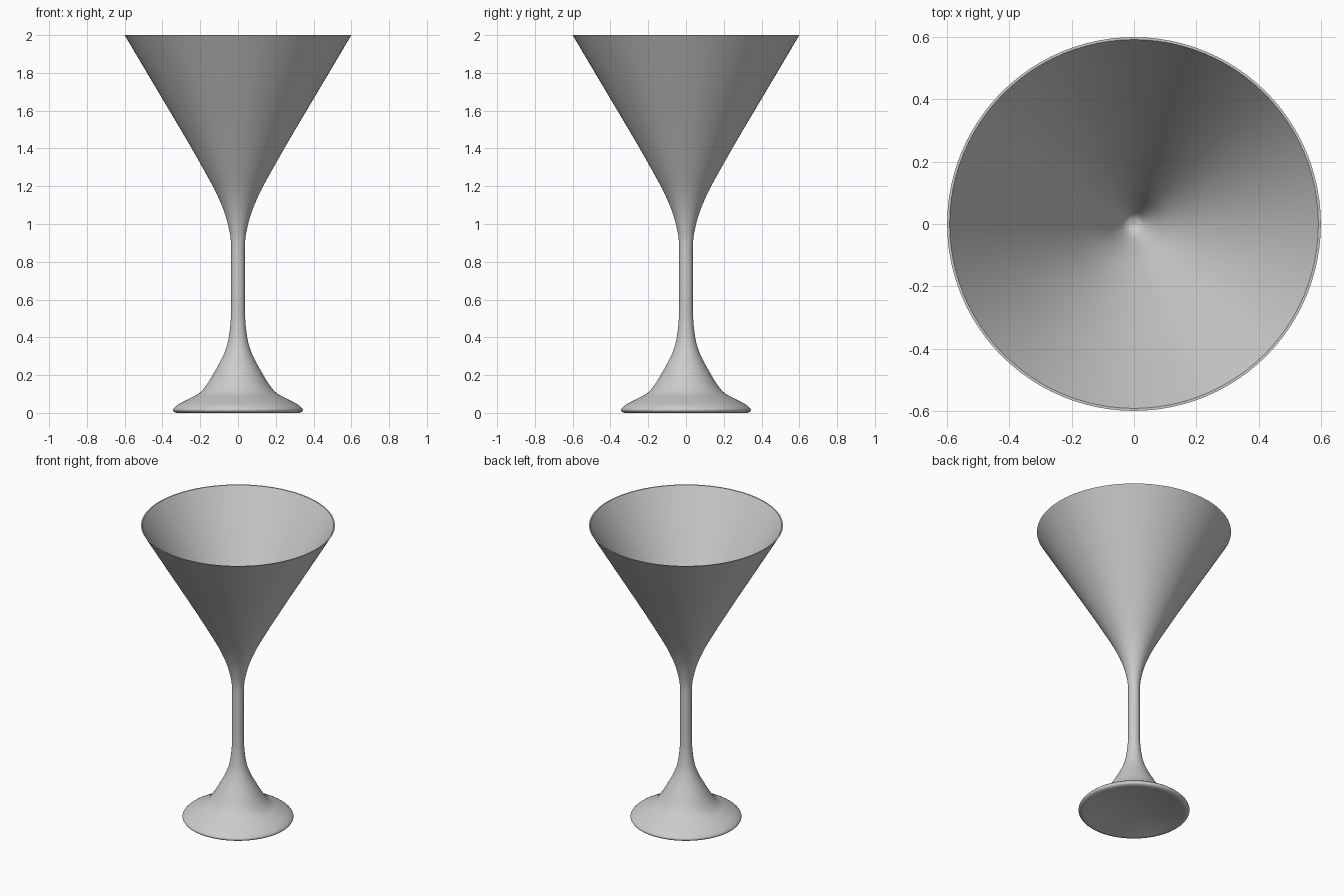
import bpy, bmesh, math
from mathutils import Vector

if "Cube" in bpy.data.objects:
    bpy.data.objects.remove(bpy.data.objects["Cube"])

SEGMENTS = 96


def smooth_curve(points, steps=5):
    """Catmull-Rom curve through (radius, height) points."""
    p = [Vector(q) for q in points]
    p = [2 * p[0] - p[1]] + p + [2 * p[-1] - p[-2]]
    out = []
    for a, b, c, d in zip(p, p[1:], p[2:], p[3:]):
        for i in range(steps):
            t = i / steps
            out.append(0.5 * (2 * b + (c - a) * t + (2 * a - 5 * b + 4 * c - d) * t * t
                              + (3 * b - a - 3 * c + d) * t ** 3))
    return out + [p[-2]]


def lathe(name, profile):
    """Spin a profile around z into a smooth shaded object."""
    bm = bmesh.new()
    verts = [bm.verts.new((max(q[0], 0), 0, q[1])) for q in profile]
    edges = [bm.edges.new(pair) for pair in zip(verts, verts[1:])]
    bmesh.ops.spin(bm, geom=verts + edges, cent=(0, 0, 0), axis=(0, 0, 1),
                   angle=math.tau, steps=SEGMENTS, use_duplicate=False)
    bmesh.ops.remove_doubles(bm, verts=bm.verts, dist=0.0002)
    bmesh.ops.recalc_face_normals(bm, faces=bm.faces)
    mesh = bpy.data.meshes.new(name)
    bm.to_mesh(mesh)
    bm.free()
    obj = bpy.data.objects.new(name, mesh)
    bpy.context.collection.objects.link(obj)
    bpy.context.view_layer.objects.active = obj
    obj.select_set(True)
    bpy.ops.object.shade_smooth_by_angle(angle=math.radians(50))
    obj.select_set(False)
    return obj


# Shallow hollow under the foot
underside = smooth_curve([(0, 0.045), (0.12, 0.038), (0.24, 0.018), (0.325, 0.0)])
# Rounded foot edge, flared foot, stem and outside of the bowl
outside = smooth_curve([
    (0.325, 0.0), (0.34, 0.008), (0.341, 0.022), (0.315, 0.045), (0.26, 0.075),
    (0.205, 0.105), (0.165, 0.15), (0.12, 0.225), (0.08, 0.30), (0.055, 0.37),
    (0.041, 0.46), (0.037, 0.55), (0.037, 0.72), (0.037, 0.89), (0.047, 0.97),
    (0.073, 1.065), (0.118, 1.17), (0.18, 1.285), (0.28, 1.46), (0.44, 1.73), (0.6, 2.0)])
# Thin rim and inside of the bowl
inside = smooth_curve([
    (0.592, 2.0), (0.432, 1.73), (0.272, 1.46), (0.172, 1.285), (0.108, 1.17),
    (0.062, 1.075), (0.03, 1.02), (0, 1.005)])

lathe("cocktail_glass", underside + outside[1:] + inside)
